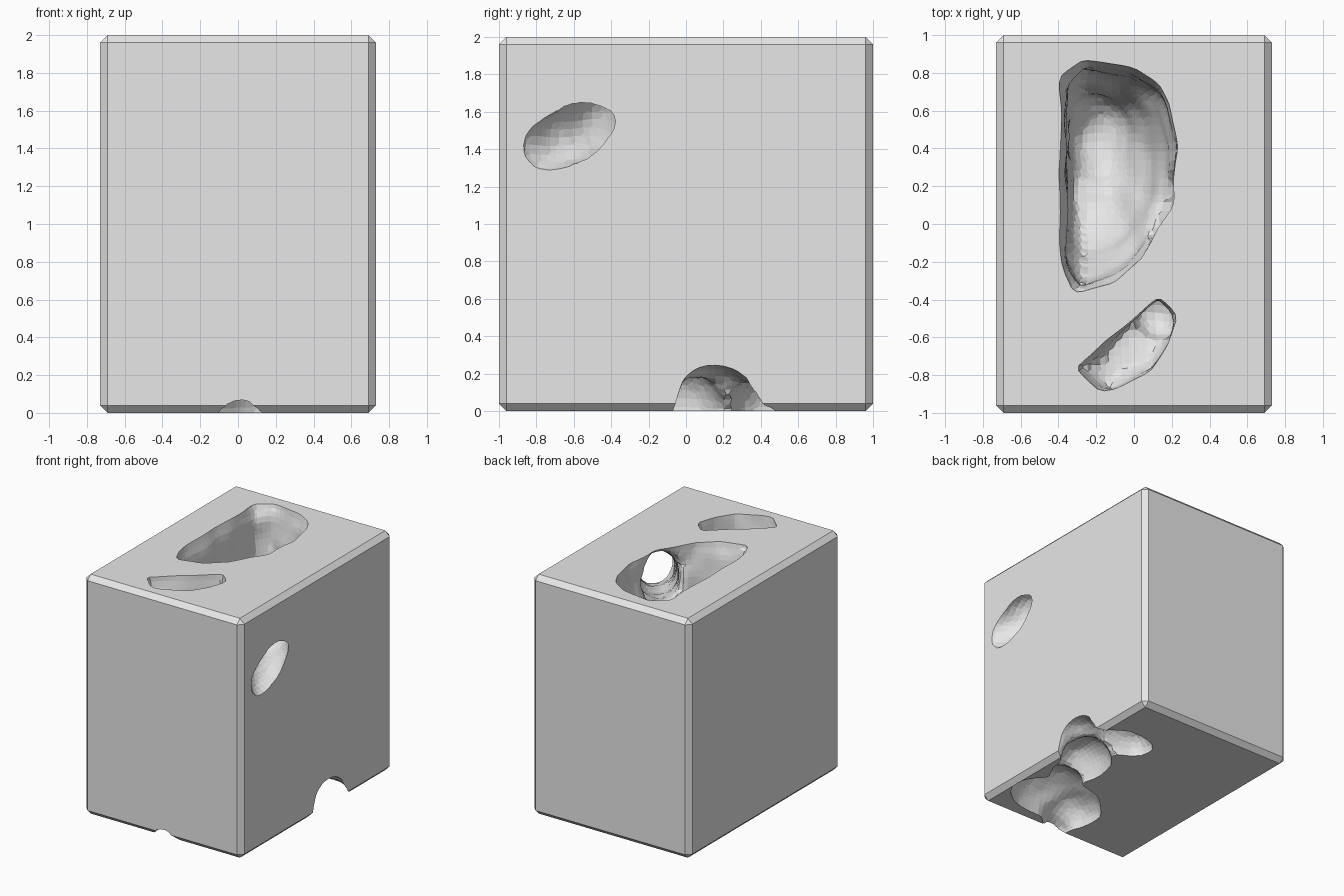
import bpy
import bmesh
from mathutils import Vector, Matrix, noise

cube = bpy.data.objects.get("Cube")
if cube:
    bpy.data.objects.remove(cube, do_unlink=True)

stone = bpy.data.materials.new("stone_grey")
stone.use_nodes = True
stone.diffuse_color = (0.8, 0.8, 0.8, 1)
stone.node_tree.nodes["Principled BSDF"].inputs["Base Color"].default_value = (0.8, 0.8, 0.8, 1)


def make_object(name, bm):
    mesh = bpy.data.meshes.new(name)
    bmesh.ops.recalc_face_normals(bm, faces=bm.faces)
    bm.to_mesh(mesh)
    bm.free()
    mesh.materials.append(stone)
    obj = bpy.data.objects.new(name, mesh)
    bpy.context.collection.objects.link(obj)
    return obj


def apply_modifier(obj, kind, **settings):
    mod = obj.modifiers.new(kind.title(), kind)
    for key, value in settings.items():
        setattr(mod, key, value)
    bpy.context.view_layer.objects.active = obj
    bpy.ops.object.modifier_apply(modifier=mod.name)


def add_blob(bm, centre, radii):
    """Ellipsoid used to hollow out part of a cave."""
    matrix = Matrix.Translation(centre) @ Matrix.Diagonal((*radii, 1))
    bmesh.ops.create_icosphere(bm, subdivisions=3, radius=1, matrix=matrix)


def add_pit(bm, outline, rings):
    """Loft an outline downwards; each ring is (z, scale, x shift, y shift)."""
    centre = sum((Vector(p) for p in outline), Vector((0, 0))) / len(outline)
    loops = []
    for z, scale, dx, dy in rings:
        points = [centre + (Vector(p) - centre) * scale for p in outline]
        loops.append([bm.verts.new((p.x + dx, p.y + dy, z)) for p in points])
    for upper, lower in zip(loops, loops[1:]):
        for i in range(len(upper)):
            j = (i + 1) % len(upper)
            bm.faces.new((upper[i], upper[j], lower[j], lower[i]))
    bm.faces.new(loops[0])
    bm.faces.new(loops[-1][::-1])


def finish_cutter(name, bm):
    """Fuse the hollow shapes into one coarse, rugged volume."""
    cutter = make_object(name, bm)
    apply_modifier(cutter, 'REMESH', mode='VOXEL', voxel_size=0.045)
    apply_modifier(cutter, 'SMOOTH', factor=0.5, iterations=2)
    for v in cutter.data.vertices:
        v.co += noise.noise_vector(v.co * 5) * 0.018
    cutter.hide_render = True
    return cutter


# Block with chamfered edges
bm = bmesh.new()
bmesh.ops.create_cube(bm, size=1, matrix=Matrix.Translation((0, 0, 1)) @ Matrix.Diagonal((1.46, 2, 2, 1)))
bmesh.ops.bevel(bm, geom=bm.edges[:], offset=0.04, segments=1, affect='EDGES')
block = make_object("hollowed_block", bm)

# Upper cave: long pit, small diagonal pit, and a tunnel to the left side
upper = bmesh.new()
long_pit = [(-.36, .74), (-.25, .84), (0, .8), (.13, .72), (.18, .6), (.22, .4),
            (.18, .1), (.05, -.15), (-.1, -.28), (-.28, -.34), (-.36, -.2), (-.36, .2)]
add_pit(upper, long_pit, [(2.2, 1.09, -.01, 0), (1.99, 1.07, -.01, 0), (1.9, 1, 0, 0),
                          (1.6, .95, -.02, 0), (1.3, .75, -.06, .02), (1.1, .5, -.1, .1)])
small_pit = [(-.3, -.76), (-.16, -.88), (.08, -.78), (.18, -.62), (.22, -.49), (.13, -.39)]
add_pit(upper, small_pit, [(2.2, 1.08, 0, 0), (1.97, 1.04, 0, 0), (1.85, .95, .01, 0), (1.75, .75, .03, .04)])
for step in range(12):
    t = step * 0.09 - 0.12
    r = 0.14 + 0.05 * max(t, 0)
    add_blob(upper, (.73 - .57 * t, -.65 + .82 * t, 1.46 + .34 * t), (r, r, r * 1.15))
add_blob(upper, (-.18, .45, 1.15), (.17, .25, .2))
add_blob(upper, (.12, -.48, 1.72), (.12, .14, .14))
upper_cave = finish_cutter("upper_cave_cutter", upper)

# Lower cave: side notch, back lobe, neck and wide front hollow
lower = bmesh.new()
add_blob(lower, (.74, .16, .0), (.25, .22, .26))
add_blob(lower, (.46, .42, .0), (.26, .18, .2))
add_blob(lower, (.46, -.1, .0), (.19, .3, .26))
add_blob(lower, (.3, -.6, .0), (.4, .29, .28))
add_blob(lower, (.06, -.7, .0), (.22, .27, .2))
add_blob(lower, (-.01, -.94, .0), (.1, .14, .09))
lower_cave = finish_cutter("lower_cave_cutter", lower)

# Carve both caves out of the block
for cutter in (upper_cave, lower_cave):
    apply_modifier(block, 'BOOLEAN', operation='DIFFERENCE', solver='EXACT', object=cutter)
    bpy.data.objects.remove(cutter, do_unlink=True)
for face in block.data.polygons:
    face.use_smooth = False
    face.material_index = 0
